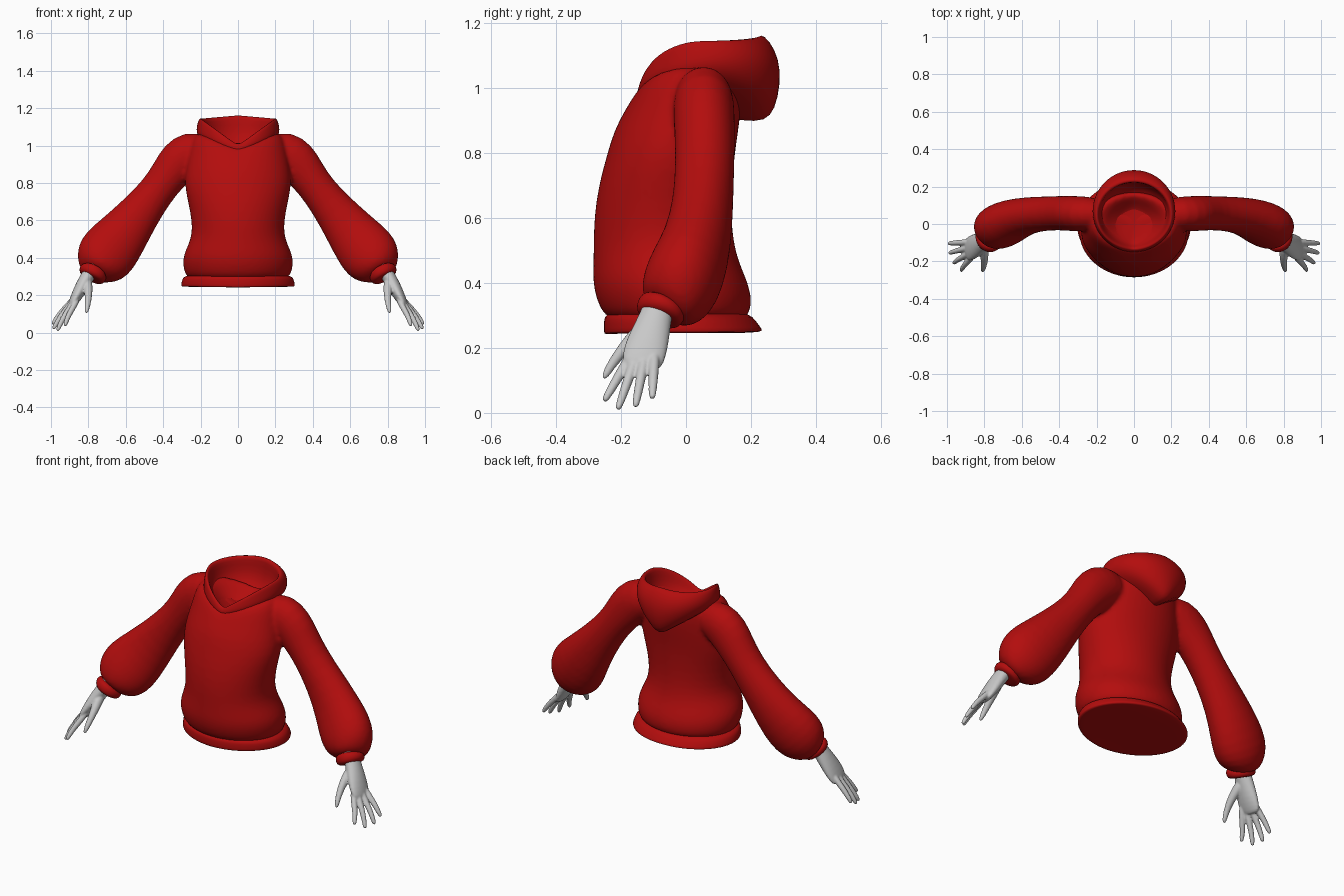
import bpy, bmesh, math
from mathutils import Vector


def material(name, rgb):
    m = bpy.data.materials.new(name)
    m.diffuse_color = (*rgb, 1)
    return m


RED = material("red fabric", (0.45, 0.004, 0.004))
GREY = material("light grey skin", (0.58, 0.58, 0.58))


def skin_rings(bm, rings):
    """Bridge a list of point rings and close both ends."""
    vr = [[bm.verts.new(p) for p in r] for r in rings]
    n = len(vr[0])
    for a, b in zip(vr, vr[1:]):
        for i in range(n):
            j = (i + 1) % n
            bm.faces.new((a[i], a[j], b[j], b[i]))
    for r in (vr[0], vr[-1]):
        c = bm.verts.new(sum((v.co for v in r), Vector()) / n)
        for i in range(n):
            bm.faces.new((r[i], r[(i + 1) % n], c))


def girth(hw, yf, yb, zf, zs=None, zb=None, n=32):
    """Ring around the torso: half width, front/back y, front/side/back z."""
    zs = zf if zs is None else zs
    zb = zf if zb is None else zb
    pts = []
    for i in range(n):
        a = math.tau * i / n
        s = abs(math.sin(a))
        end = zf if math.cos(a) > 0 else zb
        y = yf + (yb - yf) * (1 - math.cos(a)) / 2
        pts.append(Vector((hw * math.sin(a), y, end + (zs - end) * s)))
    return pts


def tube(bm, secs, side, n=16):
    """Loft ellipses (x, y, z, thickness, width) along a limb."""
    cs = [Vector((s[0] * side, s[1], s[2])) for s in secs]
    rings = []
    for i, s in enumerate(secs):
        t = (cs[min(i + 1, len(cs) - 1)] - cs[max(i - 1, 0)]).normalized()
        u = Vector((0, 1, 0)).cross(t).normalized()
        v = t.cross(u)
        rings.append([cs[i] + u * s[3] * math.cos(math.tau * k / n)
                      + v * s[4] * math.sin(math.tau * k / n) for k in range(n)])
    skin_rings(bm, rings)


def finish(bm, name, mat, voxel=0, smooth=0, subdiv=1):
    bmesh.ops.recalc_face_normals(bm, faces=bm.faces[:])
    for f in bm.faces:
        f.smooth = True
    me = bpy.data.meshes.new(name)
    bm.to_mesh(me)
    bm.free()
    me.materials.append(mat)
    ob = bpy.data.objects.new(name, me)
    bpy.context.collection.objects.link(ob)
    if subdiv:
        ob.modifiers.new("round", 'SUBSURF').levels = subdiv
        ob.modifiers["round"].render_levels = subdiv
    if voxel:
        m = ob.modifiers.new("blend", 'REMESH')
        m.mode = 'VOXEL'
        m.voxel_size = voxel
        m.use_smooth_shade = True
        m = ob.modifiers.new("soften", 'SMOOTH')
        m.iterations = smooth
    return ob


# torso and sleeves, blended together at the armholes
bm = bmesh.new()
skin_rings(bm, [girth(*r) for r in [
    (.265, -.235, .185, .28), (.285, -.262, .20, .315), (.296, -.28, .203, .36),
    (.294, -.288, .188, .41), (.272, -.286, .165, .46), (.247, -.285, .148, .52),
    (.248, -.284, .14, .60), (.268, -.27, .143, .70), (.288, -.245, .15, .79),
    (.28, -.222, .162, .87), (.265, -.188, .172, .93, .95, .95),
    (.25, -.16, .172, .975, 1.03, 1.0), (.215, -.135, .16, .99, 1.075, 1.02),
    (.16, -.11, .13, .975, 1.05, 1.0), (.08, -.05, .08, .95)]])
SLEEVE = [
    (.15, .05, .97, .085, .075), (.25, .055, .97, .122, .095), (.315, .055, .915, .122, .097),
    (.365, .058, .85, .104, .095), (.435, .058, .755, .096, .093), (.53, .052, .635, .116, .096),
    (.615, .035, .525, .143, .108), (.685, .005, .44, .165, .122),
    (.733, -.022, .38, .155, .122), (.762, -.05, .345, .118, .104),
    (.775, -.068, .323, .072, .08)]
for side in (1, -1):
    tube(bm, SLEEVE, side)
finish(bm, "sweater_body", RED, .011, 5)

# bottom hem band
bm = bmesh.new()
skin_rings(bm, [girth(*r) for r in [
    (.25, -.21, .18, .245), (.302, -.25, .234, .24, .246, .25),
    (.307, -.254, .237, .246, .25, .255), (.302, -.254, .222, .275),
    (.296, -.252, .207, .295), (.27, -.24, .18, .312)]])
finish(bm, "hem_band", RED)

# hood folded down on the back, with a hollow opening
bm = bmesh.new()
skin_rings(bm, [girth(*r) for r in [
    (.12, -.08, .12, .94, .98, .90), (.19, -.13, .22, .955, 1.02, .885),
    (.215, -.148, .262, .965, 1.05, .90), (.223, -.152, .285, .975, 1.075, .96),
    (.222, -.150, .294, .985, 1.10, 1.05), (.215, -.145, .275, .995, 1.13, 1.12),
    (.205, -.138, .24, 1.002, 1.148, 1.165), (.192, -.128, .222, 1.0, 1.142, 1.162),
    (.185, -.118, .222, .985, 1.11, 1.12), (.175, -.105, .215, .97, 1.04, 1.03),
    (.13, -.07, .16, .965, .99, .97), (.06, -.01, .1, .96)]])
finish(bm, "hood", RED)

# cuffs
for side, label in ((1, "right"), (-1, "left")):
    bm = bmesh.new()
    tube(bm, [(.764, -.066, .336, .06, .065), (.770, -.072, .325, .078, .078),
              (.779, -.08, .311, .08, .078), (.787, -.086, .298, .071, .072),
              (.79, -.088, .292, .05, .055)], side)
    finish(bm, "cuff_" + label, RED)

# hands: palm, four fingers and a thumb blended into one form
FINGERS = [  # knuckle, tip
    ((.872, -.185, .150), (.925, -.252, .036)),
    ((.890, -.163, .145), (.965, -.210, .010)),
    ((.900, -.132, .145), (.988, -.156, .018)),
    ((.900, -.098, .155), (.992, -.104, .044))]
for side, label in ((1, "right"), (-1, "left")):
    bm = bmesh.new()
    tube(bm, [(.765, -.073, .37, .036, .045), (.79, -.085, .325, .038, .047),
              (.822, -.101, .27, .038, .056), (.853, -.119, .213, .034, .067),
              (.878, -.132, .168, .026, .068), (.895, -.139, .138, .017, .057)], side)
    for a, b in FINGERS:
        a, b = Vector(a), Vector(b)
        secs = []
        for t, r in ((-.3, .016), (.1, .0175), (.5, .0155), (.85, .013), (.97, .010), (1.0, .005)):
            p = a.lerp(b, t)
            p.x += .008 * math.sin(math.pi * max(t, 0))
            secs.append((*p, r, r))
        tube(bm, secs, side, 10)
    tube(bm, [(.805, -.10, .28, .025, .03), (.802, -.145, .245, .027, .03),
              (.799, -.19, .20, .021, .021), (.803, -.225, .155, .017, .016),
              (.809, -.247, .118, .013, .013), (.811, -.253, .105, .006, .006)], side, 10)
    finish(bm, "hand_" + label, GREY, .005, 4)
